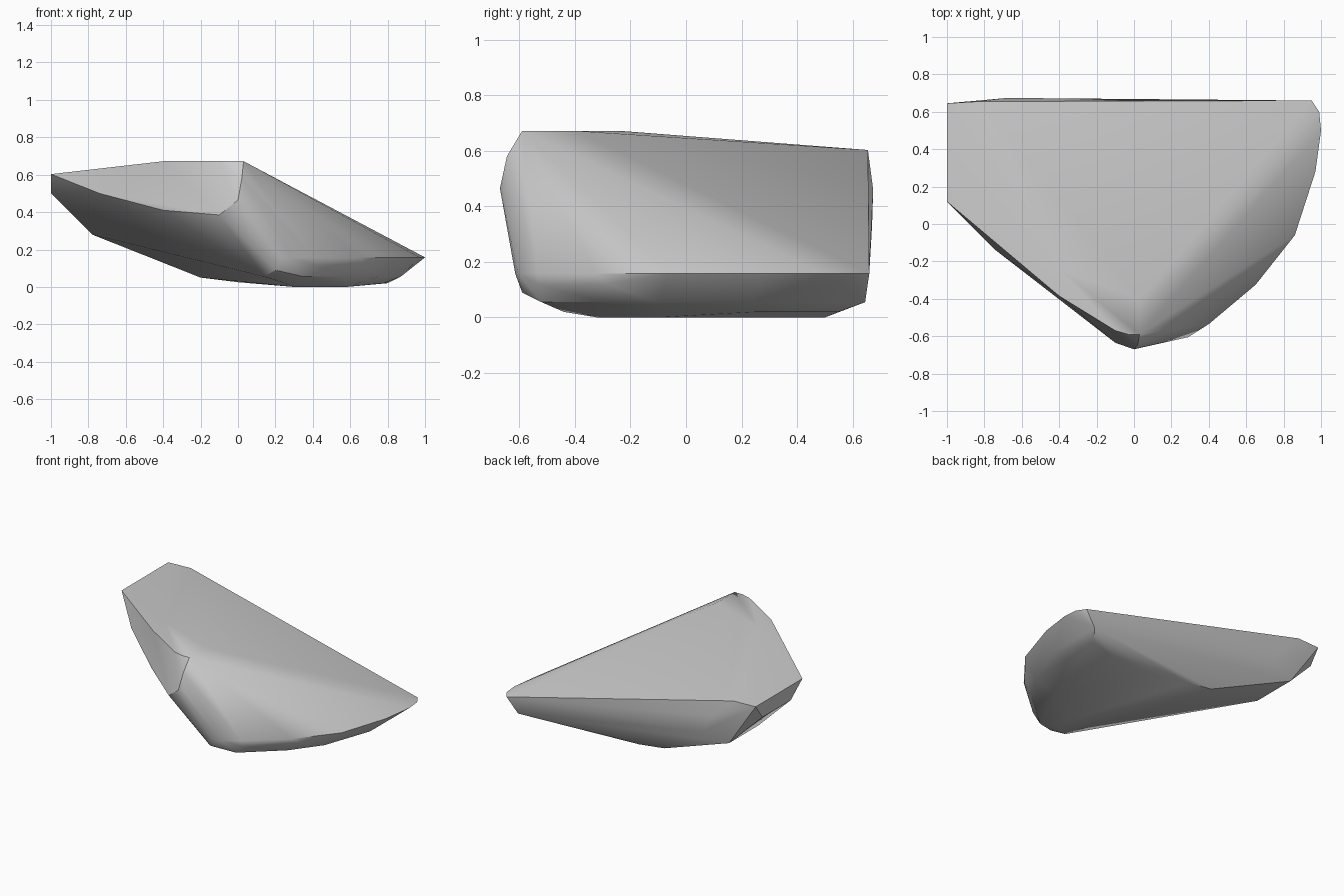
import bpy, bmesh
from math import radians

if "Cube" in bpy.data.objects:
    bpy.data.objects.remove(bpy.data.objects["Cube"])


def level(z, *xy):
    """Corner points sharing one height."""
    return [(x, y, z) for x, y in xy]


# high tilted top face with its short flat crest
top = level(0.672, (0.03, -0.59), (0.03, -0.4), (-0.03, -0.59), (-0.1, -0.57),
            (-0.4, -0.385), (-0.4, -0.24))
top += level(0.603, (-1, 0.645), (-0.83, 0.655), (-1, 0.12))

# blunt left end
left_end = level(0.5, (-1, 0.25), (-1, 0.45), (-1, 0.57), (-0.74, -0.14))
left_end += level(0.28, (-0.78, 0.3), (-0.78, 0.63))

# front nose
nose = [(0, -0.67, 0.465), (0.03, -0.66, 0.465), (-0.1, -0.635, 0.385),
        (-0.4, -0.4, 0.41), (0.02, -0.645, 0.58)]

# thin curved right rim and its undercut
rim = level(0.158, (0.95, 0.66), (0.99, 0.6), (1, 0.5), (0.97, 0.28), (0.86, -0.06),
            (0.65, -0.325), (0.4, -0.535), (0.29, -0.605), (0.22, -0.615))
rim += level(0.12, (0.68, -0.28), (0.4, -0.53))
rim += level(0.055, (0.87, 0.645), (0.87, 0.24), (0.75, -0.1), (0.6, -0.3),
             (0.35, -0.52), (0.14, -0.52))
rim += [(0.2, -0.59, 0.09)]

# back bulge
back = [(-0.68, 0.674, 0.46), (-0.6, 0.67, 0.33)]

# shallow curved underside
belly = level(0.0, (0.3, -0.32), (0.58, -0.1), (0.58, 0.5), (0.3, 0.5))
belly += level(0.02, (0.25, -0.44), (0.8, 0.55), (0.78, 0.25))
belly += [(0, 0.53, 0.025), (-0.2, 0.53, 0.05)]

bm = bmesh.new()
for p in top + left_end + nose + rim + back + belly:
    bm.verts.new(p)
hull = bmesh.ops.convex_hull(bm, input=bm.verts)
loose = [v for v in bm.verts if not v.link_faces]
bmesh.ops.delete(bm, geom=loose, context='VERTS')
bmesh.ops.dissolve_limit(bm, angle_limit=radians(1), verts=bm.verts, edges=bm.edges)
bmesh.ops.recalc_face_normals(bm, faces=bm.faces)

mesh = bpy.data.meshes.new("rock")
bm.to_mesh(mesh)
bm.free()
rock = bpy.data.objects.new("rock", mesh)
bpy.context.collection.objects.link(rock)
bpy.context.view_layer.objects.active = rock
rock.select_set(True)
bpy.ops.object.shade_smooth_by_angle(angle=radians(30))
